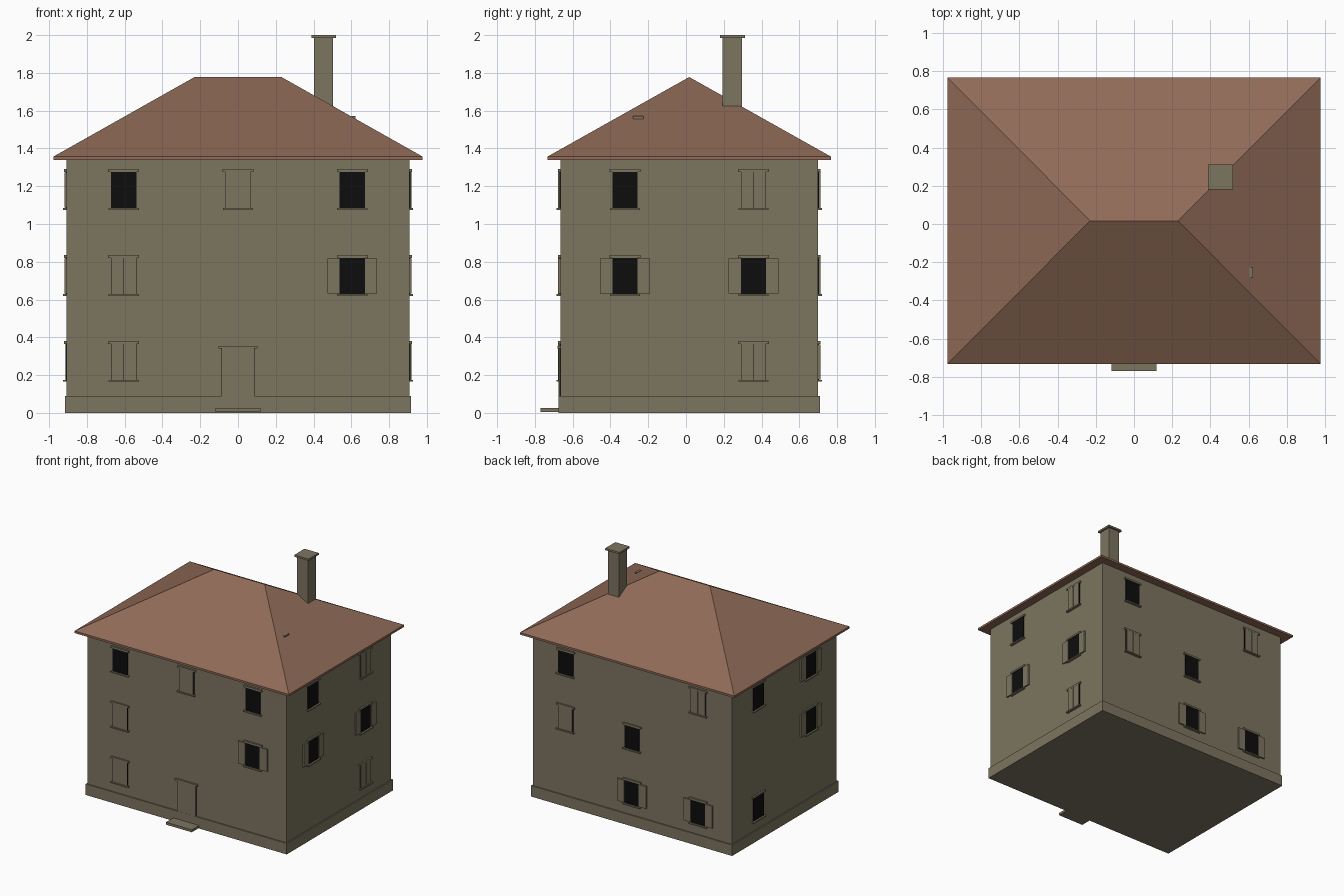
import bpy, bmesh
from mathutils import Matrix, Vector
from math import pi

if "Cube" in bpy.data.objects:
    bpy.data.objects.remove(bpy.data.objects["Cube"])


def material(name, rgb):
    m = bpy.data.materials.new(name)
    m.diffuse_color = (*rgb, 1)
    m.use_nodes = True
    m.node_tree.nodes["Principled BSDF"].inputs["Base Color"].default_value = m.diffuse_color
    return m


STONE = material("olive stone", (0.200, 0.176, 0.116))
ROOF = material("terracotta", (0.275, 0.145, 0.095))
BLACK = material("black glass", (0.004, 0.004, 0.004))

CY = 0.017              # house centre in y
HX, HY = 0.907, 0.682   # wall half sizes


def add_box(bm, lo, hi, frame=Matrix()):
    lo, hi = Vector(lo), Vector(hi)
    mat = Matrix.Translation((lo + hi) / 2) @ Matrix.Diagonal((*(hi - lo), 1))
    bmesh.ops.create_cube(bm, size=1, matrix=frame @ mat)


def finish(bm, name, mat):
    me = bpy.data.meshes.new(name)
    bm.to_mesh(me)
    bm.free()
    me.materials.append(mat)
    ob = bpy.data.objects.new(name, me)
    bpy.context.collection.objects.link(ob)
    return ob


def box(name, lo, hi, mat):
    bm = bmesh.new()
    add_box(bm, lo, hi)
    finish(bm, name, mat)


# Walls, plinth, doorstep
box("walls", (-HX, CY - HY, 0.01), (HX, CY + HY, 1.345), STONE)
box("plinth", (-HX - 0.01, CY - HY - 0.01, 0), (HX + 0.01, CY + HY + 0.01, 0.09), STONE)
box("doorstep", (-0.118, -0.77, 0.005), (0.118, -0.66, 0.025), STONE)

# Hipped roof: eave slab whose upper face rises to a ridge
RX, RY, RIDGE = 0.977, 0.75, 0.23
bm = bmesh.new()
add_box(bm, (-RX, CY - RY, 1.34), (RX, CY + RY, 1.357))
top = max(bm.faces, key=lambda f: f.calc_center_median().z)
ext = bmesh.ops.extrude_face_region(bm, geom=[top])["geom"]
bmesh.ops.delete(bm, geom=[top], context='FACES_ONLY')
for v in (g for g in ext if isinstance(g, bmesh.types.BMVert)):
    v.co = (RIDGE if v.co.x > 0 else -RIDGE, CY, 1.778)
bmesh.ops.remove_doubles(bm, verts=bm.verts, dist=0.0005)
bmesh.ops.recalc_face_normals(bm, faces=bm.faces)
finish(bm, "hipped_roof", ROOF)

# Chimney with cap, and a tiny stub breaking the right slope
box("chimney", (0.403, 0.192, 1.45), (0.503, 0.297, 1.987), STONE)
box("chimney_cap", (0.388, 0.18, 1.985), (0.518, 0.312, 2.0), STONE)
box("roof_stub", (0.602, -0.28, 1.5), (0.622, -0.225, 1.571), STONE)

# Wall frames: local x runs right along the wall, -y points outward
CENTRE = Matrix.Translation((0, CY, 0))
FRAMES = {
    "front": CENTRE @ Matrix.Translation((0, -HY, 0)),
    "right": CENTRE @ Matrix.Rotation(pi / 2, 4, 'Z') @ Matrix.Translation((0, -HX, 0)),
    "back": CENTRE @ Matrix.Rotation(pi, 4, 'Z') @ Matrix.Translation((0, -HY, 0)),
    "left": CENTRE @ Matrix.Rotation(-pi / 2, 4, 'Z') @ Matrix.Translation((0, -HX, 0)),
}
ROWS = (0.175, 0.63, 1.085)   # bottom of the openings on each floor
W, H = 0.067, 0.19            # opening half width and height

# (position along wall, floor, kind)
WINDOWS = {
    "front": [(-0.605, 2, "open"), (0, 2, "closed"), (0.605, 2, "open"),
              (-0.605, 1, "closed"), (0.605, 1, "shutters"), (-0.605, 0, "closed")],
    "right": [(-0.34, 2, "open"), (0.34, 2, "closed"), (-0.34, 1, "shutters"),
              (0.34, 1, "shutters"), (0.34, 0, "closed")],
    "back": [(-0.605, 2, "open"), (-0.605, 1, "closed"), (0, 1, "open"),
             (0, 0, "shutters"), (0.605, 2, "closed"), (0.605, 0, "shutters")],
    "left": [(-0.34, 2, "open"), (-0.34, 0, "open"),
             (0.34, 2, "shutters"), (0.34, 1, "shutters")],
}

for side, frame in FRAMES.items():
    panes, trims, leaves = bmesh.new(), bmesh.new(), bmesh.new()
    for u, floor, kind in WINDOWS[side]:
        z = ROWS[floor]
        # Dark pane, lintel and sill
        add_box(panes, (u - W, -0.006, z), (u + W, 0.005, z + H), frame)
        add_box(trims, (u - 0.082, -0.013, z + H), (u + 0.082, 0.005, z + H + 0.015), frame)
        add_box(trims, (u - 0.08, -0.02, z - 0.01), (u + 0.08, 0.005, z), frame)
        for s in (-1, 1):
            if kind == "shutters":   # leaves folded back beside the pane
                a, b = sorted((u + s * W, u + s * (W + 0.065)))
                add_box(leaves, (a, -0.012, z + 0.003), (b, 0.005, z + H - 0.003), frame)
            elif kind == "closed":   # leaves shut over the pane
                a, b = sorted((u + s * 0.001, u + s * (W - 0.002)))
                add_box(leaves, (a, -0.012, z), (b, -0.005, z + H), frame)
    finish(panes, side + "_window_panes", BLACK)
    finish(trims, side + "_lintels_and_sills", STONE)
    finish(leaves, side + "_shutters", STONE)

# Front door: dark reveal, leaf and lintel
yf = CY - HY
box("door_reveal", (-0.087, yf - 0.005, 0.02), (0.087, yf + 0.005, 0.34), BLACK)
box("door_leaf", (-0.086, yf - 0.009, 0.02), (0.086, yf - 0.004, 0.34), STONE)
box("door_lintel", (-0.103, yf - 0.014, 0.34), (0.103, yf + 0.005, 0.355), STONE)
